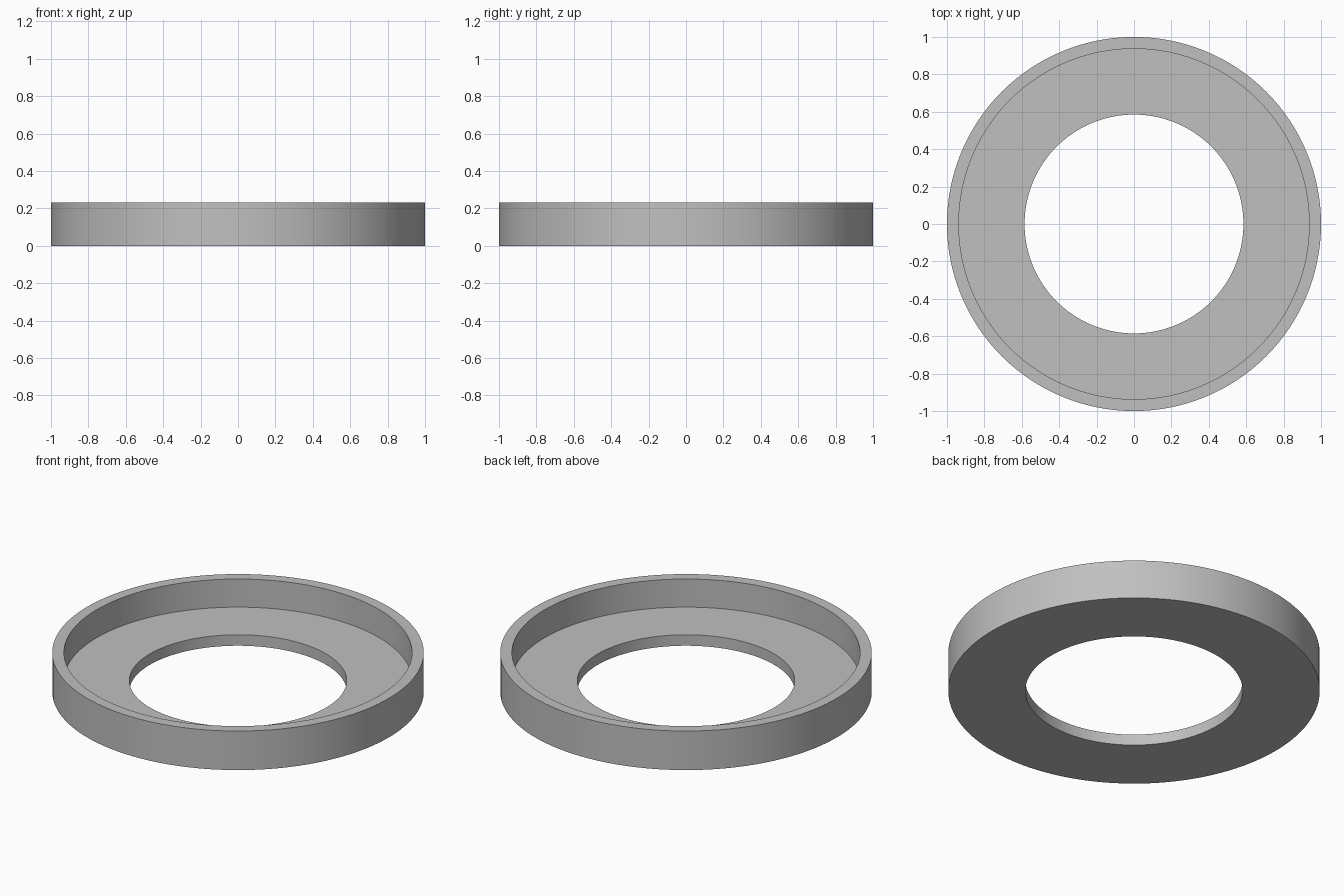
import bpy
import bmesh
from math import cos, sin, tau, radians

cube = bpy.data.objects.get("Cube")
if cube:
    bpy.data.objects.remove(cube, do_unlink=True)

SEGMENTS = 128
HOLE_R, RECESS_R, OUTER_R = 0.585, 0.937, 1.0
FLOOR_Z, RIM_Z = 0.065, 0.232

# Plain grey material
grey = bpy.data.materials.new("plain_grey")
grey.use_nodes = True
colour = (0.53, 0.53, 0.53, 1)
grey.diffuse_color = colour
grey.node_tree.nodes["Principled BSDF"].inputs["Base Color"].default_value = colour


def lathe(name, profile, material):
    """Sweep a closed (radius, z) profile around the z axis."""
    bm = bmesh.new()
    rings = []
    for i in range(SEGMENTS):
        a = tau * i / SEGMENTS
        rings.append([bm.verts.new((r * cos(a), r * sin(a), z)) for r, z in profile])
    count = len(profile)
    for i, ring in enumerate(rings):
        after = rings[(i + 1) % SEGMENTS]
        for j in range(count):
            k = (j + 1) % count
            bm.faces.new((ring[j], after[j], after[k], ring[k]))
    bmesh.ops.recalc_face_normals(bm, faces=bm.faces)
    mesh = bpy.data.meshes.new(name)
    bm.to_mesh(mesh)
    bm.free()
    mesh.materials.append(material)
    obj = bpy.data.objects.new(name, mesh)
    bpy.context.collection.objects.link(obj)
    return obj


# Flanged ring: flat floor with a central hole and a raised outer rim
ring = lathe("flanged_ring", [
    (HOLE_R, 0), (OUTER_R, 0), (OUTER_R, RIM_Z),
    (RECESS_R, RIM_Z), (RECESS_R, FLOOR_Z), (HOLE_R, FLOOR_Z),
], grey)

bpy.ops.object.select_all(action="DESELECT")
ring.select_set(True)
bpy.context.view_layer.objects.active = ring
bpy.ops.object.shade_smooth_by_angle(angle=radians(30))
